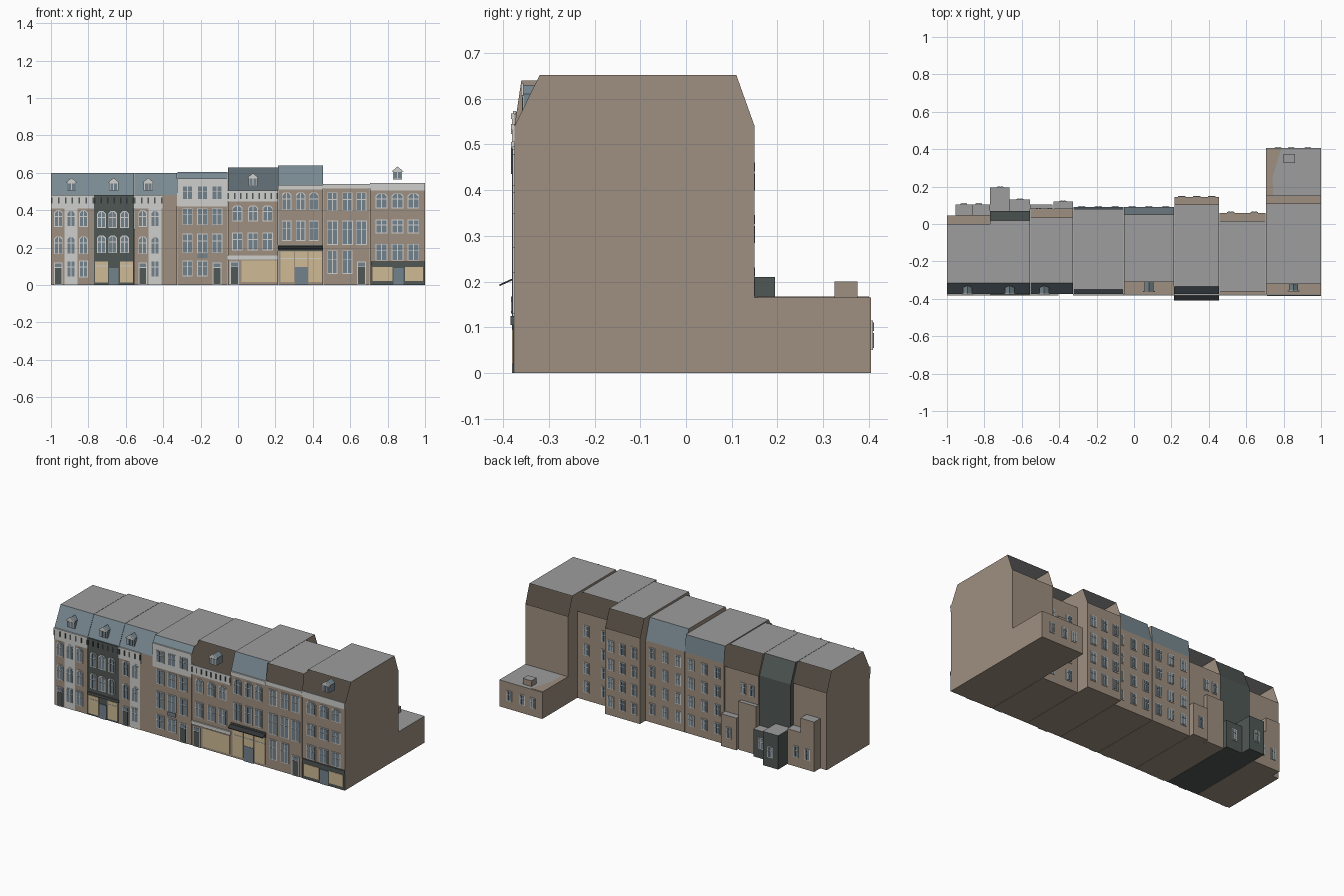
import bpy
import bmesh
from mathutils import Vector

if "Cube" in bpy.data.objects:
    bpy.data.objects.remove(bpy.data.objects["Cube"])

COLOURS = {
    "brick": (.345, .275, .215), "roof_grey": (.34, .34, .34),
    "slate": (.19, .25, .285), "white_trim": (.62, .62, .61),
    "dark_paint": (.08, .097, .09), "glass": (.17, .225, .26),
    "shop_cream": (.62, .49, .30), "black_iron": (.03, .033, .035),
}
MATS = {}
for label, rgb in COLOURS.items():
    m = bpy.data.materials.new(label)
    m.use_nodes = True
    m.diffuse_color = (*rgb, 1)
    m.node_tree.nodes["Principled BSDF"].inputs["Base Color"].default_value = (*rgb, 1)
    MATS[label] = m
ORDER = list(COLOURS)
FRONT = -.375


class Part:
    """Collects faces for one object."""

    def __init__(self, name):
        self.name, self.bm = name, bmesh.new()

    def face(self, pts, mat):
        f = self.bm.faces.new([self.bm.verts.new(p) for p in pts])
        f.material_index = ORDER.index(mat)

    def prism(self, pts, shift, mat, cap=None):
        shift = Vector(shift)
        near = [Vector(p) for p in pts]
        far = [p + shift for p in near]
        self.face(near, mat)
        self.face(far, cap or mat)
        for i in range(len(near)):
            j = (i + 1) % len(near)
            self.face([near[i], near[j], far[j], far[i]], mat)

    def box(self, x, y, z, mat, top=None):
        base = [(x[0], y[0], z[0]), (x[1], y[0], z[0]), (x[1], y[1], z[0]), (x[0], y[1], z[0])]
        self.prism(base, (0, 0, z[1] - z[0]), mat, top)

    def plate(self, outline, y, depth, mat):
        self.prism([(x, y, z) for x, z in outline], (0, depth, 0), mat)

    def panel(self, x, z, mat, depth=.004, y=FRONT):
        self.plate([(x[0], z[0]), (x[1], z[0]), (x[1], z[1]), (x[0], z[1])], y, -depth, mat)

    def window(self, x, z0, z1, width=.046, y=FRONT, out=-1, arched=False):
        """White frame with four glass panes."""
        h, bar, cut = width / 2, .0045, .012 if arched else 0
        arch = lambda a, b, s: [(a, z0), (b, z0), (b, z1 - s), (b - s, z1), (a + s, z1), (a, z1 - s)]
        plain = [(x - h, z0), (x + h, z0), (x + h, z1), (x - h, z1)]
        self.plate(arch(x - h, x + h, cut) if arched else plain, y, out * .004, "white_trim")
        split = z0 + (z1 - z0) * .62
        for side in (-1, 1):
            a, b = x + side * bar / 2, x + side * (h - bar)
            low, top = z0 + bar, z1 - bar
            for lo, hi, c in ((low, split - bar / 2, 0), (split + bar / 2, top, cut)):
                pane = [(a, lo), (b, lo), (b, hi - c), (b - side * c, hi), (a, hi)]
                if not c:
                    pane.pop(3)
                self.plate(pane, y, out * .006, "glass")

    def door(self, x, z1, width=.046):
        h = width / 2
        self.panel((x - h, x + h), (0, z1), "white_trim")
        self.panel((x - h * .75, x + h * .75), (.005, z1 - .03), "dark_paint", .006)
        self.panel((x - h * .75, x + h * .75), (z1 - .025, z1 - .006), "glass", .006)

    def cornice(self, x, z, mat="white_trim", brackets=None, depth=.008):
        self.panel(x, z, mat, depth - .003)
        self.panel(x, (z[1] - .012, z[1]), mat, depth)
        if brackets:
            count = round((x[1] - x[0]) / .036)
            for i in range(count + 1):
                c = x[0] + .004 + (x[1] - x[0] - .008) * i / count
                self.panel((c - .004, c + .004), (z[1] - .045, z[1] - .012), brackets, depth)

    def finish(self):
        bmesh.ops.remove_doubles(self.bm, verts=self.bm.verts, dist=.00005)
        bmesh.ops.recalc_face_normals(self.bm, faces=self.bm.faces)
        mesh = bpy.data.meshes.new(self.name)
        self.bm.to_mesh(mesh)
        self.bm.free()
        for label in ORDER:
            mesh.materials.append(MATS[label])
        bpy.context.collection.objects.link(bpy.data.objects.new(self.name, mesh))


def shell(name, x0, x1, eave, top, ridge_front, ridge_back, back, back_eave,
          wall="brick", front_roof=None, back_roof=None):
    """House body: walls, floor, flat top and optional steep roof slopes."""
    p = Part(name)
    a, b = x0 + .0008, x1 - .0008
    profile = [(FRONT, 0), (FRONT, eave), (ridge_front, top), (ridge_back, top), (back, back_eave), (back, 0)]
    for x in (a, b):
        p.face([(x, y, z) for y, z in profile], wall)
    skins = [wall, front_roof, "roof_grey", back_roof, wall, wall]
    for i, mat in enumerate(skins):
        if mat:
            (ya, za), (yb, zb) = profile[i], profile[(i + 1) % 6]
            p.face([(a, ya, za), (b, ya, za), (b, yb, zb), (a, yb, zb)], mat)
    p.finish()


# House bodies, from the model's right to its left
A, B, C, D, E, F, G, H, END = -1, -.77, -.555, -.325, -.055, .215, .455, .705, 1
shell("house_one", A, B, .48, .6, -.315, 0, .045, .48, front_roof="slate")
shell("house_two", B, C, .48, .6, -.315, .02, .07, .48, "dark_paint", "slate", "dark_paint")
shell("house_three", C, D, .48, .6, -.315, .035, .08, .48, front_roof="slate")
shell("house_four", D, E, .565, .605, -.35, .08, .09, .5, front_roof="slate", back_roof="slate")
shell("house_five", E, F, .505, .628, -.31, .05, .09, .5, back_roof="slate")
shell("house_six", F, G, .535, .64, -.335, .105, .145, .535)
shell("house_seven", G, H, .54, .64, -.36, .015, .06, .54)
shell("house_eight", H, END, .54, .652, -.32, .11, .15, .54)

slope = Part("house_six_front_roof")
slope.face([(F, FRONT, .535), (G, FRONT, .535), (G, -.335, .64), (F, -.335, .64)], "slate")
slope.finish()

# Houses one to three
p = Part("house_one_front")
p.panel((-.928, -.858), (0, .41), "white_trim", .002)
p.cornice((A, B), (.41, .48), brackets="dark_paint")
for x in (-.96, -.893, -.826):
    p.window(x, .31, .4, arched=True)
    p.window(x, .165, .26, arched=True)
    if x > -.9:
        p.window(x, .04, .13)
p.door(-.96, .12)
p.finish()

p = Part("house_two_front")
p.cornice((B, C), (.43, .48), "dark_paint", "black_iron")
for x in (-.73, -.67, -.607):
    p.window(x, .305, .395, arched=True)
    p.window(x, .17, .265, arched=True)
p.panel((B, C), (.13, .145), "dark_paint", .008)
for x in (-.73, -.597):
    p.panel((x - .035, x + .035), (.012, .125), "shop_cream")
    p.panel((x - .035, x + .035), (.1, .104), "white_trim", .006)
p.panel((-.69, -.638), (0, .09), "glass")
p.finish()

p = Part("house_three_front")
p.panel((-.478, -.41), (0, .41), "white_trim", .002)
p.cornice((C, -.405), (.41, .48), brackets="dark_paint")
for x in (-.51, -.443):
    p.window(x, .31, .4, arched=True)
    p.window(x, .165, .26, arched=True)
p.window(-.443, .04, .13)
p.door(-.51, .12)
p.finish()

# House four with its painted top storey
p = Part("house_four_front")
p.panel((D, E), (.42, .55), "white_trim", .002)
p.cornice((D, E), (.545, .568))
for x in (-.27, -.19, -.112):
    for low, high in ((.455, .53), (.32, .41), (.17, .275)):
        p.window(x, low, high, .056)
    if x < -.15:
        p.window(x, .045, .13, .056)
p.panel((-.217, -.163), (.145, .168), "glass", .008)
p.door(-.112, .12, .05)
p.finish()

# House five with a wide shop window
p = Part("house_five_front")
p.cornice((E, F), (.445, .505), brackets="dark_paint")
for x in (-.003, .08, .158):
    p.window(x, .34, .425, .054, arched=True)
    p.window(x, .185, .28, .056)
p.panel((E, F), (.135, .157), "white_trim", .008)
p.panel((.02, .208), (.015, .13), "shop_cream")
p.door(-.02, .125, .05)
p.finish()

# House six with a sloping awning
p = Part("house_six_front")
p.cornice((F, G), (.51, .535))
for x in (.26, .335, .405):
    p.window(x, .4, .495, .052, arched=True)
    p.window(x, .235, .345, .052)
for x0, x1 in ((.228, .3), (.306, .372), (.378, .45)):
    p.panel((x0, x1), (.015, .18), "shop_cream")
    p.panel((x0, x1), (.14, .145), "white_trim", .006)
p.panel((.305, .373), (0, .095), "glass", .006)
p.panel((F, G), (.182, .215), "dark_paint", .006)
p.finish()
p = Part("awning")
p.prism([(F, FRONT, .205), (G, FRONT, .205), (G, -.408, .19), (F, -.408, .19)], (0, 0, .004), "black_iron")
p.finish()

# House seven with tall middle windows
p = Part("house_seven_front")
p.cornice((G, H), (.515, .54))
for x in (.505, .585, .66):
    p.window(x, .395, .495, .054)
    p.window(x, .215, .345, .06)
    if x < .65:
        p.window(x, .06, .185, .054)
p.door(.66, .125, .05)
p.finish()

# House eight with a dark shopfront
p = Part("house_eight_front")
p.cornice((H, END), (.505, .545))
for x in (.767, .853, .938):
    for low, high in ((.41, .49), (.275, .35), (.13, .22)):
        p.window(x, low, high, .062, arched=low > .4)
p.panel((H + .005, END), (0, .125), "dark_paint", .003)
p.panel((H + .005, END), (.105, .125), "dark_paint", .009)
for x0, x1 in ((.72, .825), (.892, .99)):
    p.panel((x0, x1), (.02, .095), "shop_cream", .006)
p.panel((.832, .885), (0, .09), "glass", .006)
p.finish()

# Dormers
for i, (x, z, y) in enumerate(((-.89, .505, -.372), (-.665, .505, -.372), (-.48, .505, -.372),
                               (.08, .53, -.358), (.853, .565, -.355))):
    p = Part(f"dormer_{i + 1}")
    gable = [(x - .025, z), (x + .025, z), (x + .025, z + .045), (x, z + .065), (x - .025, z + .045)]
    p.plate(gable, y, .055, "slate")
    p.plate(gable, y, -.002, "white_trim")
    p.plate([(x - .032, z + .042), (x + .032, z + .042), (x, z + .068)], y, -.006, "white_trim")
    for s in (-1, 1):
        p.panel(sorted((x + s * .002, x + s * .018)), (z + .004, z + .038), "glass", .004, y)
    p.finish()

# Rear windows of the upper houses
p = Part("rear_windows")
for x0, x1, y, count in ((D, E, .09, 3), (E, F, .09, 3), (F, G, .145, 3), (G, H, .06, 2)):
    for c in range(count):
        for z in (.05, .165, .28, .395):
            p.window(x0 + (x1 - x0) * (c + .5) / count, z, z + .07, .04, y, 1)
for x in (.77, .84, .93):
    p.window(x, .05, .115, .035, .405, 1)
for x in (-.51, -.45):
    p.window(x, .34, .41, .036, .08, 1)
for x, y in ((-.38, .12), (-.715, .195), (-.61, .13), (-.83, .105), (-.91, .105)):
    p.window(x, .06, .13, .036, y, 1)
p.finish()

# Rear extensions with flat grey tops
EXTENSIONS = (
    ("rear_wing", (H, END), (.15, .405), .165, "brick"),
    ("rear_lean_to_one", (-.955, -.86), (.045, .105), .31, "brick"),
    ("rear_lean_to_two", (-.86, B), (.045, .105), .22, "brick"),
    ("dark_rear_block_long", (B, -.665), (.07, .195), .21, "dark_paint"),
    ("dark_rear_block_short", (-.665, C), (.07, .13), .17, "dark_paint"),
    ("rear_block_low", (C, -.435), (.08, .105), .3, "brick"),
    ("rear_block_corner", (-.43, D), (.08, .12), .2, "brick"),
    ("roof_hatch", (.8, .86), (.325, .375), .2, "brick"),
)
for name, x, y, z, mat in EXTENSIONS:
    p = Part(name)
    p.box(x, y, (.165 if name == "roof_hatch" else 0, z), mat, "roof_grey")
    p.finish()
# Exposed brick edge on the rear wing's roof
p = Part("rear_wing_roof_edge")
p.prism([(H, .155, .165), (.745, .155, .165), (.74, .25, .165), (.785, .4, .165), (H, .4, .165)], (0, 0, .002), "brick")
p.finish()
